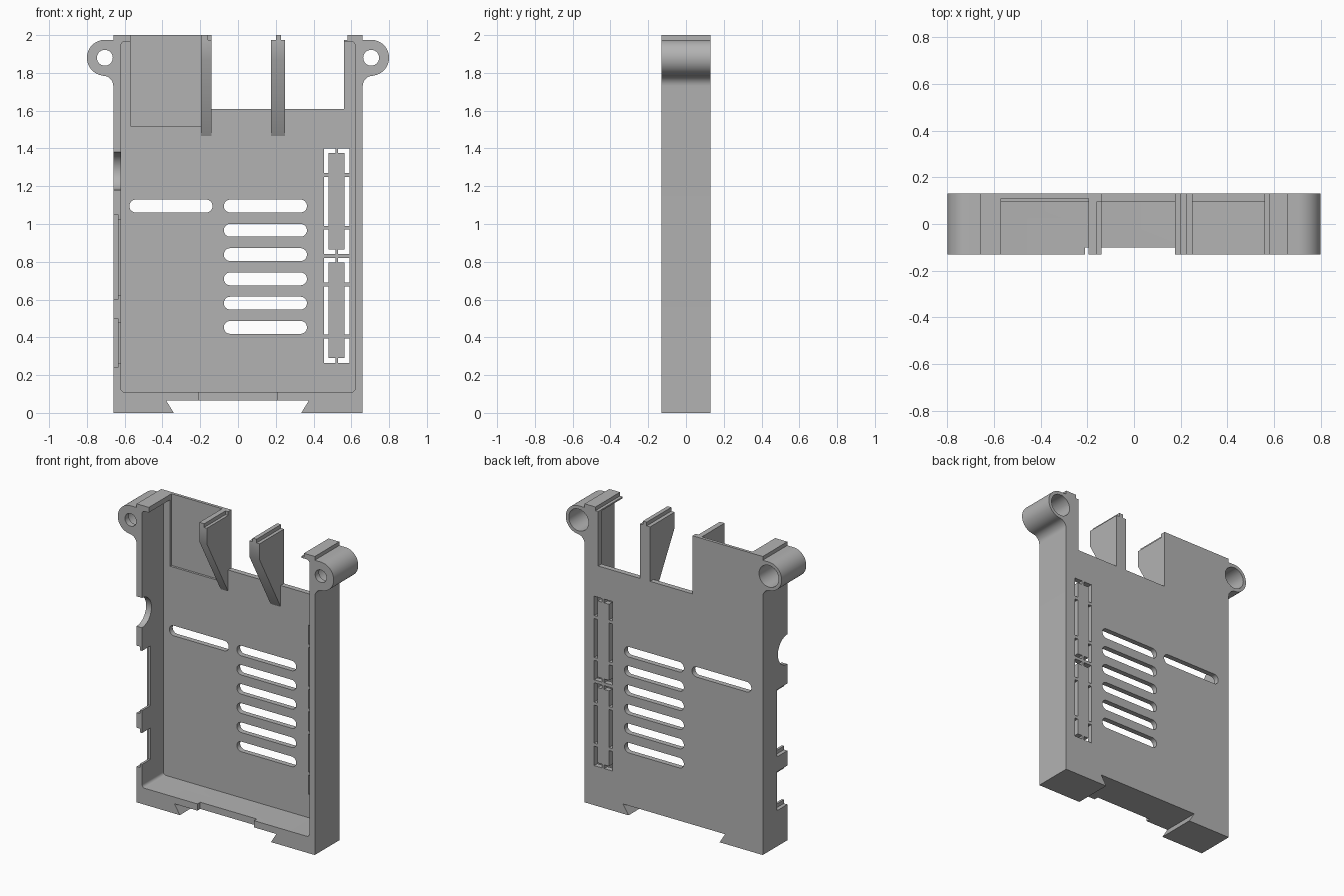
import bpy, bmesh, math

if "Cube" in bpy.data.objects:
    bpy.data.objects.remove(bpy.data.objects["Cube"], do_unlink=True)

grey = bpy.data.materials.new("plain_grey")
grey.use_nodes = True
COLOUR = (0.45, 0.45, 0.45, 1)
grey.diffuse_color = COLOUR
grey.node_tree.nodes["Principled BSDF"].inputs["Base Color"].default_value = COLOUR

FRONT, BACK, FLOOR = -0.13, 0.13, 0.095
SIDE, INNER = 0.66, 0.62


def prism(name, points, a, b, axis="y"):
    """Extrude a profile: (x, z) along y, or (y, z) along x."""
    bm = bmesh.new()
    rings = []
    for d in (a, b):
        rings.append([bm.verts.new((u, d, v) if axis == "y" else (d, u, v)) for u, v in points])
    n = len(points)
    bm.faces.new(rings[0])
    bm.faces.new(rings[1][::-1])
    for i in range(n):
        j = (i + 1) % n
        bm.faces.new((rings[0][j], rings[0][i], rings[1][i], rings[1][j]))
    bmesh.ops.recalc_face_normals(bm, faces=bm.faces)
    mesh = bpy.data.meshes.new(name)
    bm.to_mesh(mesh)
    bm.free()
    mesh.materials.append(grey)
    obj = bpy.data.objects.new(name, mesh)
    bpy.context.collection.objects.link(obj)
    return obj


def box(name, x0, x1, z0, z1, y0=FRONT, y1=BACK):
    return prism(name, [(x0, z0), (x1, z0), (x1, z1), (x0, z1)], y0, y1)


def arc(cx, cz, r, start, end, steps):
    angles = [math.radians(start + (end - start) * i / steps) for i in range(steps + 1)]
    return [(cx + r * math.cos(t), cz + r * math.sin(t)) for t in angles]


def rounded(x0, x1, z0, z1, r, steps=6):
    corners = [(x1 - r, z1 - r), (x0 + r, z1 - r), (x0 + r, z0 + r), (x1 - r, z0 + r)]
    return [p for i, (x, z) in enumerate(corners) for p in arc(x, z, r, 90 * i, 90 * i + 90, steps)]


def apply_boolean(obj, other, operation="DIFFERENCE"):
    bpy.context.view_layer.objects.active = obj
    mod = obj.modifiers.new("cut", "BOOLEAN")
    mod.operation, mod.solver, mod.object = operation, "EXACT", other
    bpy.ops.object.modifier_apply(modifier=mod.name)
    bpy.data.objects.remove(other, do_unlink=True)


def cut_box(obj, x0, x1, z0, z1, y0=-0.3, y1=0.3):
    apply_boolean(obj, box("cutter", x0, x1, z0, z1, y0, y1))


# Tray with open front
tray = box("case_tray", -SIDE, SIDE, 0, 2)
apply_boolean(tray, prism("cutter", rounded(-INNER, INNER, 0.11, 1.965, 0.02), -0.3, FLOOR))

# Open top edge, rear notch and thin panel in the tall corner
cut_box(tray, -0.57, 0.56, 1.8, 2.1, y1=FLOOR)
cut_box(tray, -0.14, 0.56, 1.61, 2.1)
cut_box(tray, 0.55, 0.58, 1.975, 2.1)
cut_box(tray, -0.57, -0.19, 1.52, 2.1, y1=0.11)

# Dovetail slot and shallow front relief in the bottom wall
dovetail = [(-0.34, -0.1), (-0.34, 0), (-0.38, 0.065), (0.375, 0.065), (0.335, 0), (0.335, -0.1)]
apply_boolean(tray, prism("cutter", dovetail, -0.3, 0.3))
cut_box(tray, -0.21, 0.21, -0.1, 0.2, y1=-0.1)

# Port openings in the right wall: through cut plus wider outer pocket
for low, high in ((0.24, 0.5), (0.6, 1.05)):
    cut_box(tray, -0.7, -0.635, low, high, y1=-0.02)
    cut_box(tray, -0.65, -0.6, low + 0.025, high - 0.025, y1=-0.04)
round_port = arc(FRONT, 1.28, 0.1, 0, 345, 23)
apply_boolean(tray, prism("cutter", round_port, -0.7, -0.6, "x"))

# Rounded ventilation slots
slots = [(-0.575, -0.135, 1.095)] + [(-0.075, 0.365, 1.095 - 0.1285 * i) for i in range(6)]
for x0, x1, z in slots:
    apply_boolean(tray, prism("cutter", rounded(x0, x1, z - 0.034, z + 0.034, 0.0335, 8), 0, 0.3))

# Two break-out strips outlined by narrow slits with small bridges
for z0, z1 in ((0.265, 0.82), (0.84, 1.4)):
    for x0, x1 in ((0.455, 0.48), (0.565, 0.59)):
        edges = [z0, z0 + 0.13, z0 + 0.15, z1 - 0.15, z1 - 0.13, z1]
        for low, high in zip(edges[::2], edges[1::2]):
            cut_box(tray, x0, x1, low, high, 0)
    for low, high in ((z0, z0 + 0.025), (z1 - 0.025, z1)):
        cut_box(tray, 0.47, 0.515, low, high, 0)
        cut_box(tray, 0.53, 0.575, low, high, 0)

# Screw ears, with a small front hole and a wide bore from the back
EAR_X, EAR_Z = 0.705, 1.88
ear_profile = ([(0.64, 1.975)] + arc(EAR_X, EAR_Z, 0.095, 90, -90, 24)
               + arc(0.715, 1.73, 0.055, 90, 180, 8) + [(0.64, 1.73)])
for side in (-1, 1):
    ear = prism("ear", [(side * x, z) for x, z in ear_profile], FRONT, BACK)
    apply_boolean(tray, ear, "UNION")
    for radius, start in ((0.042, -0.3), (0.073, -0.09)):
        hole = arc(side * EAR_X, EAR_Z, radius, 0, 348.75, 31)
        apply_boolean(tray, prism("cutter", hole, start, 0.3))

# Tapered upright ribs with a narrow lip on top
rib_profile = [(0.11, 1.44), (FRONT, 1.87), (FRONT, 1.975), (BACK, 1.975), (BACK, 1.605), (0.11, 1.605)]
for name, x0, x1, lip0, lip1 in (("right_rib", -0.195, -0.14, -0.195, -0.16),
                                 ("left_rib", 0.175, 0.25, 0.2, 0.228)):
    rib = prism(name, rib_profile, x0, x1, "x")
    lip = box(name + "_lip", lip0, lip1, 1.97, 2)
    apply_boolean(rib, lip, "UNION")

# Smooth the round parts, keep hard edges
for obj in bpy.data.objects:
    obj.select_set(obj.type == "MESH")
bpy.context.view_layer.objects.active = tray
bpy.ops.object.shade_smooth_by_angle(angle=math.radians(30))
